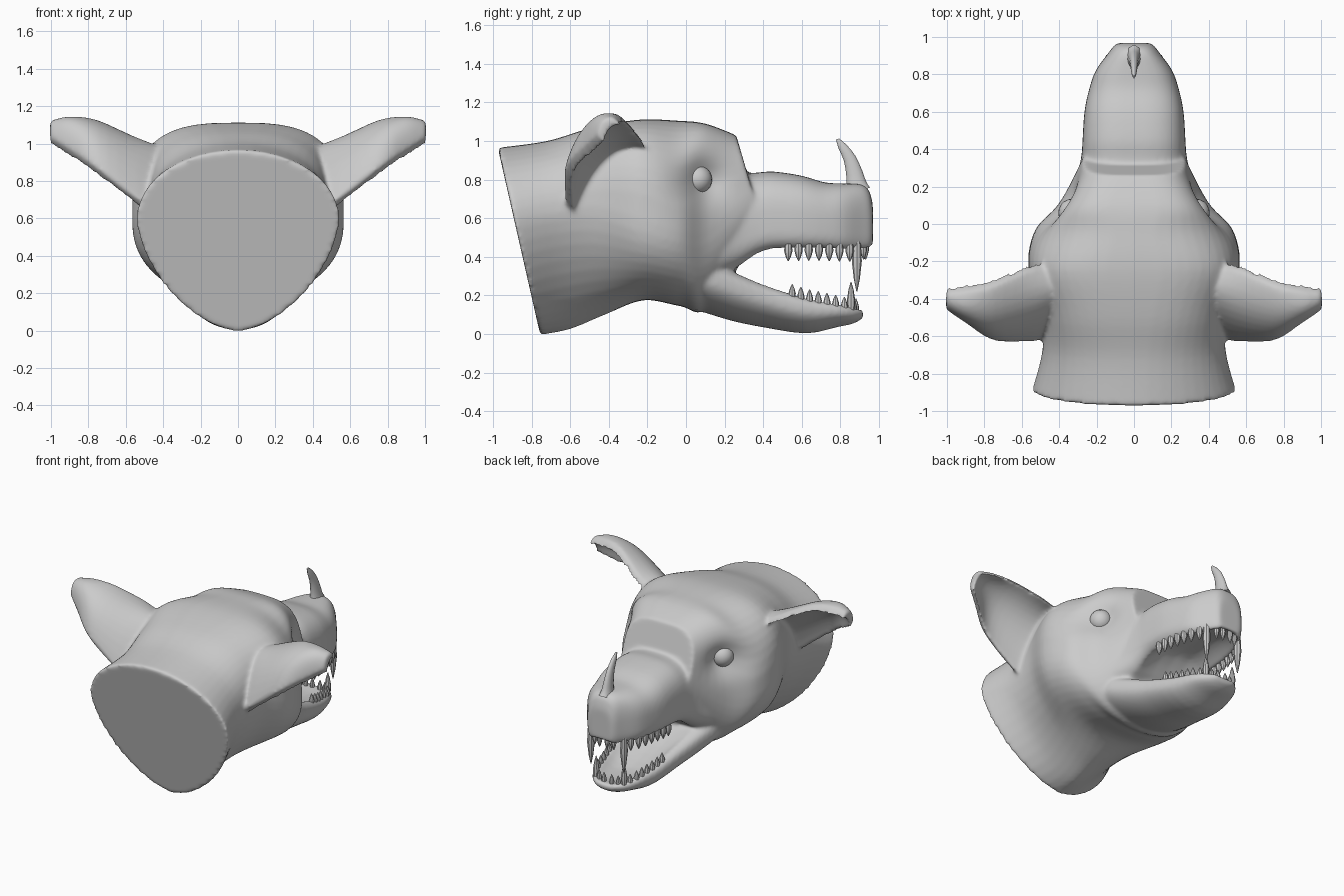
import bpy, bmesh, math
from mathutils import Matrix, Vector

if "Cube" in bpy.data.objects:
    bpy.data.objects.remove(bpy.data.objects["Cube"])


def spline(keys, steps=5):
    """Catmull-Rom interpolation through equal-length tuples."""
    out = []
    for i in range(len(keys) - 1):
        p0, p1 = keys[max(i - 1, 0)], keys[i]
        p2, p3 = keys[i + 1], keys[min(i + 2, len(keys) - 1)]
        for t in (k / steps for k in range(steps)):
            out.append(tuple(
                b + 0.5 * t * (c - a + t * (2 * a - 5 * b + 4 * c - d + t * (3 * (b - c) + d - a)))
                for a, b, c, d in zip(p0, p1, p2, p3)))
    return out + [keys[-1]]


def loft(bm, rings):
    """Bridge equal-length rings of points into a closed shell."""
    vr = [[bm.verts.new(p) for p in r] for r in rings]
    n = len(vr[0])
    for a, b in zip(vr, vr[1:]):
        for i in range(n):
            bm.faces.new((a[i], a[(i + 1) % n], b[(i + 1) % n], b[i]))
    bm.faces.new(vr[0])
    bm.faces.new(vr[-1][::-1])


def finish(bm, name):
    bmesh.ops.recalc_face_normals(bm, faces=bm.faces[:])
    me = bpy.data.meshes.new(name)
    bm.to_mesh(me)
    bm.free()
    ob = bpy.data.objects.new(name, me)
    bpy.context.collection.objects.link(ob)
    return ob


def smooth(ob, angle=40):
    bpy.ops.object.select_all(action='DESELECT')
    ob.select_set(True)
    bpy.context.view_layer.objects.active = ob
    if ob.modifiers:
        bpy.ops.object.convert(target='MESH')
    bpy.ops.object.shade_smooth_by_angle(angle=math.radians(angle))


def spow(v, p):
    return math.copysign(abs(v) ** p, v)


def section(yt, zt, yb, zb, w, m, pu, pl, dip_top=0, dip_bot=0, n=48):
    """Superellipse ring from a top point to a bottom point, optionally hollowed."""
    ring = []
    for i in range(n):
        a = 2 * math.pi * i / n
        up = math.sin(a) >= 0
        p = pu if up else pl
        x = w * spow(math.cos(a), p)
        s = m + (1 - m if up else m) * spow(math.sin(a), p)
        z = zb + (zt - zb) * s
        bowl = max(0, 1 - (abs(x) / (0.78 * w)) ** 3)
        z += -dip_top * bowl if up else dip_bot * bowl
        ring.append((x, yb + (yt - yb) * s, z))
    return ring


# Head shell: skull and neck
bm = bmesh.new()
skull = [  # top y, top z, bottom y, bottom z, half width, widest height, upper/lower power
    (-0.975, 0.965, -0.755, -0.005, 0.545, 0.62, 1.0, 1.2),
    (-0.72, 1.00, -0.60, 0.025, 0.49, 0.62, 0.9, 1.3),
    (-0.50, 1.065, -0.42, 0.10, 0.495, 0.58, 0.75, 1.1),
    (-0.25, 1.11, -0.22, 0.175, 0.565, 0.45, 0.65, 0.9),
    (-0.04, 1.105, -0.03, 0.145, 0.53, 0.40, 0.75, 0.95),
    (0.10, 1.09, 0.12, 0.14, 0.40, 0.42, 0.52, 0.85),
    (0.26, 1.03, 0.40, 0.55, 0.275, 0.40, 0.6, 0.8)]
loft(bm, [section(*s) for s in spline(skull)])

# Upper muzzle with hollow palate: y, top z, bottom z, half width, hollow depth
muzzle = [(0.05, 0.80, 0.25, 0.40, 0.0), (0.25, 0.83, 0.32, 0.31, 0.02),
          (0.36, 0.835, 0.39, 0.282, 0.06), (0.45, 0.842, 0.42, 0.275, 0.09),
          (0.60, 0.82, 0.424, 0.265, 0.10), (0.72, 0.785, 0.424, 0.24, 0.10),
          (0.82, 0.78, 0.42, 0.205, 0.09), (0.91, 0.775, 0.42, 0.14, 0.07),
          (0.95, 0.74, 0.43, 0.11, 0.03), (0.968, 0.67, 0.455, 0.085, 0.0)]
loft(bm, [section(y, t, y, b, w, 0.4, 0.7, 0.5, 0, d) for y, t, b, w, d in spline(muzzle, 3)])

# Lower jaw with trough: y, top z, bottom z, half width, trough depth
jaw = [(-0.10, 0.42, 0.175, 0.36, 0.0), (0.10, 0.385, 0.11, 0.34, 0.0),
       (0.25, 0.33, 0.065, 0.30, 0.02), (0.40, 0.268, 0.035, 0.26, 0.06),
       (0.62, 0.195, 0.003, 0.22, 0.07), (0.78, 0.162, 0.035, 0.18, 0.05),
       (0.87, 0.14, 0.055, 0.13, 0.02), (0.92, 0.125, 0.085, 0.07, 0.0)]
loft(bm, [section(y, t, y, b, w, 0.62, 0.5, 1.1, d) for y, t, b, w, d in spline(jaw, 3)])

# Ears: curved cupped sheets, x then top edge, crest and lower edge (y, z)
ears = [(0.36, -0.25, 0.93, -0.40, 0.92, -0.60, 0.58),
        (0.54, -0.25, 1.02, -0.47, 0.98, -0.63, 0.71),
        (0.75, -0.335, 1.125, -0.52, 1.065, -0.625, 0.87),
        (0.90, -0.365, 1.14, -0.48, 1.115, -0.53, 0.97),
        (1.005, -0.375, 1.12, -0.43, 1.105, -0.46, 1.035)]
for side in (1, -1):
    rings = []
    for x, ay, az, my, mz, by, bz in spline(ears, 4):
        a, m, b = Vector((ay, az)), Vector((my, mz)), Vector((by, bz))
        c = 2 * m - (a + b) / 2
        arc = [a * (1 - t) ** 2 + c * 2 * t * (1 - t) + b * t * t
               for t in (i / 10 for i in range(11))]
        inner = [p + Vector((0.042, -0.042)) for p in reversed(arc)]
        rings.append([(side * x, p.x, p.y) for p in arc + inner])
    loft(bm, rings)

# Fuse the shells into one skin
head = finish(bm, "head")
rm = head.modifiers.new("fuse", 'REMESH')
rm.mode = 'VOXEL'
rm.voxel_size = 0.0125
sm = head.modifiers.new("soften", 'SMOOTH')
sm.factor = 0.5
sm.iterations = 9
smooth(head, 60)

# Eye sockets: press the skin inwards below each brow
for v in head.data.vertices:
    if abs(v.co.x) > 0.2:
        d2 = ((v.co.y - 0.09) / 0.12) ** 2 + ((v.co.z - 0.79) / 0.11) ** 2
        v.co.x -= math.copysign(0.07 * math.exp(-d2), v.co.x)

# Eyes
for side, name in ((1, "eye_right"), (-1, "eye_left")):
    bm = bmesh.new()
    bmesh.ops.create_uvsphere(bm, u_segments=20, v_segments=12, radius=0.075,
                              matrix=Matrix.Translation((side * 0.33, 0.06, 0.80)))
    smooth(finish(bm, name))

# Nose horn, curving backwards: y, z, radius
bm = bmesh.new()
horn = [(0.88, 0.73, 0.075), (0.88, 0.77, 0.054), (0.872, 0.83, 0.042),
        (0.848, 0.91, 0.031), (0.812, 0.97, 0.022), (0.785, 1.01, 0.008)]
loft(bm, [[(0.65 * r * math.cos(a), y + r * math.sin(a), z + 0.4 * r * math.sin(a))
           for a in (2 * math.pi * i / 14 for i in range(14))] for y, z, r in spline(horn, 2)])
smooth(finish(bm, "nose_horn"))


# Teeth along both jaw rims
def rim(table, y):
    """Interpolated jaw table row at y."""
    for p, q in zip(table, table[1:]):
        if p[0] <= y <= q[0]:
            t = (y - p[0]) / (q[0] - p[0])
            return [u + (v - u) * t for u, v in zip(p, q)]


def tooth(bm, x, y, z, r, length, down):
    """Mirrored pair of leaf-shaped teeth with the root sunk in the gum."""
    sgn = -1 if down else 1
    for side in (1, -1):
        loft(bm, [[(side * x + k * r * math.cos(a), y + k * r * math.sin(a),
                    z + sgn * (h * length - 0.02))
                   for a in (math.pi * i / 4 for i in range(8))]
                  for h, k in ((0, 0.8), (0.4, 1.0), (0.75, 0.6), (1, 0.1))])


upper, lower = bmesh.new(), bmesh.new()
for i in range(7):
    y = 0.53 + 0.053 * i
    row = rim(muzzle, y)
    tooth(upper, row[3] * 0.86, y, row[2] + 0.025, 0.022, 0.09, True)
    y = 0.55 + 0.045 * i
    row = rim(jaw, y)
    tooth(lower, row[3] * 0.84, y, row[1] - 0.02, 0.019, 0.08, False)
tooth(upper, 0.13, 0.885, 0.46, 0.026, 0.26, True)
tooth(lower, 0.11, 0.855, 0.13, 0.022, 0.16, False)
for x, y in ((0.03, 0.93), (0.075, 0.92)):
    tooth(upper, x, y, 0.455, 0.019, 0.09, True)
    tooth(lower, x, y - 0.05, 0.125, 0.017, 0.08, False)
smooth(finish(upper, "upper_teeth"))
smooth(finish(lower, "lower_teeth"))
